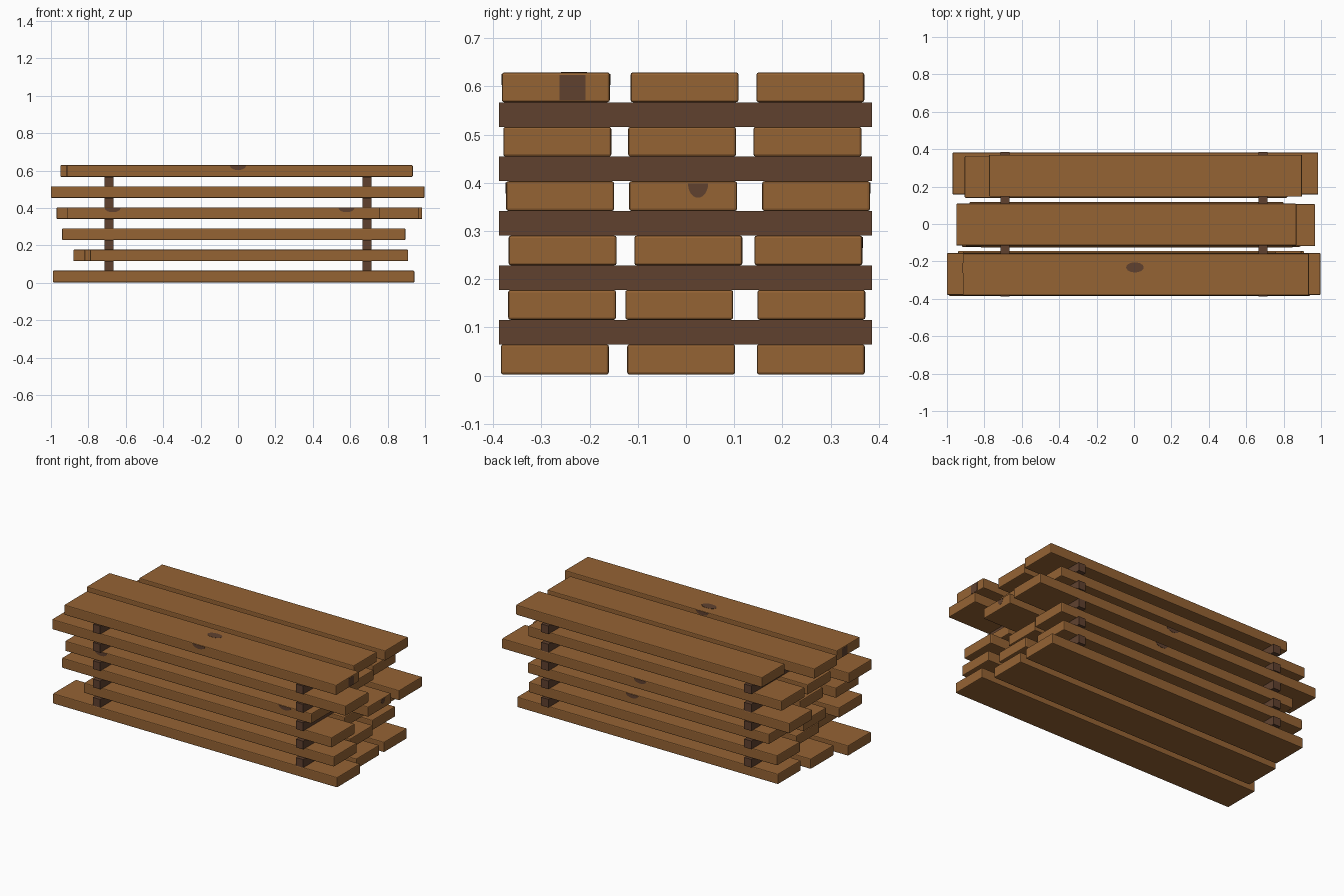
import bpy, bmesh, math
from mathutils import Vector

if "Cube" in bpy.data.objects:
    bpy.data.objects.remove(bpy.data.objects["Cube"])


def material(name, rgb):
    m = bpy.data.materials.new(name)
    m.diffuse_color = (*rgb, 1)
    m.use_nodes = True
    m.node_tree.nodes["Principled BSDF"].inputs["Base Color"].default_value = m.diffuse_color
    return m


WOOD = material("warm_brown_wood", (0.30, 0.125, 0.034))
DARK = material("dark_brown_wood", (0.115, 0.053, 0.028))


def finish(bm, name, mat):
    bmesh.ops.recalc_face_normals(bm, faces=bm.faces)
    me = bpy.data.meshes.new(name)
    bm.to_mesh(me)
    bm.free()
    me.materials.append(mat)
    ob = bpy.data.objects.new(name, me)
    bpy.context.collection.objects.link(ob)
    return ob


def box(name, lo, hi, mat, bevel=0):
    lo, hi = Vector(lo), Vector(hi)
    bm = bmesh.new()
    bmesh.ops.create_cube(bm, size=1)
    for v in bm.verts:
        v.co = (lo + hi) / 2 + v.co * (hi - lo)
    if bevel:
        bmesh.ops.bevel(bm, geom=bm.edges[:], offset=bevel, segments=2,
                        profile=0.5, affect='EDGES')
    return finish(bm, name, mat)


def plate(name, centre, u, v, normal, arc=2 * math.pi, n=20):
    """Thin dark elliptical (or half elliptical) patch lying on a face."""
    c, u, v, nrm = map(Vector, (centre, u, v, normal))
    count = n if arc > 6 else n + 1
    bm = bmesh.new()
    pts = [c - nrm * 0.001 + u * math.cos(arc * i / n) + v * math.sin(arc * i / n)
           for i in range(count)]
    face = bm.faces.new([bm.verts.new(p) for p in pts])
    ext = bmesh.ops.extrude_face_region(bm, geom=[face])
    for e in ext['geom']:
        if isinstance(e, bmesh.types.BMVert):
            e.co += nrm * 0.002
    finish(bm, name, DARK)


PITCH, THICK, WIDE = 0.1128, 0.062, 0.224

# Planks per layer, bottom to top: (y start, x start, x end) for front, middle, back
layers = [
    [(-0.384, -0.99, 0.943), (-0.122, -0.92, 0.89), (0.147, -0.885, 0.89)],
    [(-0.369, -0.79, 0.91), (-0.126, -0.82, 0.85), (0.148, -0.88, 0.81)],
    [(-0.368, -0.94, 0.895), (-0.107, -0.88, 0.80), (0.142, -0.82, 0.82)],
    [(-0.373, -0.915, 0.76), (-0.118, -0.85, 0.968), (0.158, -0.97, 0.985)],
    [(-0.379, -1.0, 0.997), (-0.12, -0.90, 0.85), (0.14, -0.905, 0.82)],
    [(-0.382, -0.915, 0.935), (-0.115, -0.95, 0.868), (0.146, -0.775, 0.898)],
]
for i, layer in enumerate(layers):
    z = 0.003 + i * PITCH if i else 0.002
    for side, (y, x0, x1) in zip(("front", "middle", "back"), layer):
        box(f"{side}_plank_{i + 1}", (x0, y, z), (x1, y + WIDE, 0.003 + i * PITCH + THICK),
            WOOD, 0.005)

# Spacer sticks between the layers
for i in range(5):
    z = 0.065 + i * PITCH
    for side, x in (("left", -0.69), ("right", 0.69)):
        box(f"{side}_spacer_{i + 1}", (x - 0.024, -0.388, z),
            (x + 0.024, 0.386, z + 0.0508), DARK)


# Knots on the long edges: half ellipses hanging from the top edge
def edge_knot(layer, plank, x, back):
    y = layers[layer][plank][0] + (WIDE if back else 0)
    z = 0.003 + layer * PITCH + THICK - 0.003
    plate("edge_knot", (x, y, z), (0.042, 0, 0), (0, 0, -0.023),
          (0, 1 if back else -1, 0), math.pi)


for args in ((5, 0, 0, False), (5, 0, 0, True), (3, 0, -0.67, False),
             (3, 0, 0.58, False), (3, 2, 0.045, True), (2, 2, 0.11, True)):
    edge_knot(*args)

# Knot on top of the stack
plate("top_knot", (0.005, -0.232, 0.629), (0.047, 0, 0), (0, 0.027, 0), (0, 0, 1))

# Knot on the end of a middle plank
plate("end_knot", (0.968, 0.025, 0.399), (0, 0.021, 0), (0, 0, -0.03), (1, 0, 0), math.pi)

# Square dark patches on both ends of the top front plank
for x in (-0.915, 0.935):
    box("end_patch", (x - 0.001, -0.262, 0.571), (x + 0.001, -0.209, 0.624), DARK)
